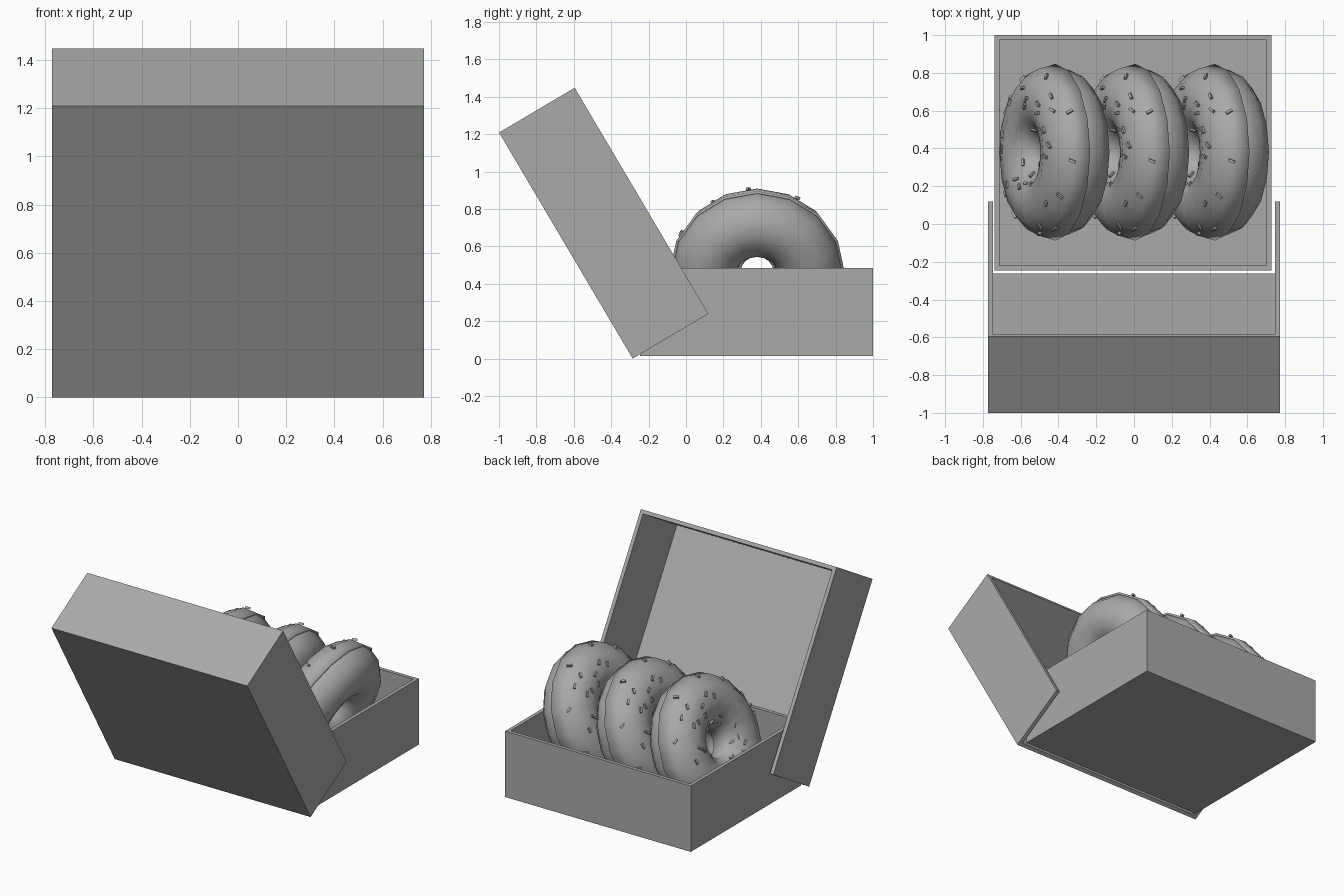
import bpy, bmesh, math, random
from mathutils import Matrix, Vector

random.seed(4)
old = bpy.data.objects.get("Cube")
if old:
    bpy.data.objects.remove(old, do_unlink=True)

grey = bpy.data.materials.new("plain grey")
grey.use_nodes = True
grey.diffuse_color = (0.4, 0.4, 0.4, 1)
grey.node_tree.nodes["Principled BSDF"].inputs["Base Color"].default_value = (0.4, 0.4, 0.4, 1)


def add_object(name, bm, smooth=False):
    mesh = bpy.data.meshes.new(name)
    bm.normal_update()
    bm.to_mesh(mesh)
    bm.free()
    mesh.materials.append(grey)
    obj = bpy.data.objects.new(name, mesh)
    bpy.context.collection.objects.link(obj)
    if smooth:
        select(obj)
        bpy.ops.object.shade_smooth_by_angle(angle=math.radians(50))
    return obj


def select(obj):
    bpy.ops.object.select_all(action='DESELECT')
    obj.select_set(True)
    bpy.context.view_layer.objects.active = obj


def block(name, low, high):
    low, high = Vector(low), Vector(high)
    bm = bmesh.new()
    bmesh.ops.create_cube(bm, size=1, matrix=Matrix.Translation((low + high) / 2)
                          @ Matrix.Diagonal((*(high - low), 1)))
    return add_object(name, bm)


def hollow(obj, low, high):
    """Cut a block-shaped space out of obj."""
    cutter = block("cutter", low, high)
    cutter.hide_render = True
    mod = obj.modifiers.new("hollow", 'BOOLEAN')
    mod.operation, mod.solver, mod.object = 'DIFFERENCE', 'EXACT', cutter
    select(obj)
    bpy.ops.object.modifier_apply(modifier=mod.name)
    bpy.data.objects.remove(cutter, do_unlink=True)


# Box tray
WALL = 0.026
tray = block("box_tray", (-0.738, -0.245, 0.015), (0.728, 1.0, 0.485))
hollow(tray, (-0.738 + WALL, -0.245 + WALL, 0.015 + WALL), (0.728 - WALL, 1.0 - WALL, 0.8))

# Tipped lid: open toward the tray and along its hinge edge
WIDE, DEEP, LONG = 0.773, 0.47, 1.404
lid = block("box_lid", (-WIDE, 0, 0), (WIDE, DEEP, LONG))
hollow(lid, (-WIDE + WALL, WALL, -0.2), (WIDE - WALL, 1, LONG - WALL))
lid.location = (0, -0.285, 0)
lid.rotation_euler.x = math.radians(30.6)

# Doughnut dimensions
RING, DOUGH, ICING = 0.2775, 0.178, 0.19


def torus(tube, angles, closed):
    """Ring of 16 steps swept from a tube section."""
    bm = bmesh.new()
    rings = []
    for i in range(16):
        a = math.tau * i / 16
        rings.append([bm.verts.new(((RING + tube * math.cos(p)) * math.cos(a),
                                    (RING + tube * math.cos(p)) * math.sin(a),
                                    tube * math.sin(p))) for p in angles])
    n = len(angles)
    for i in range(16):
        here, there = rings[i], rings[(i + 1) % 16]
        for j in range(n if closed else n - 1):
            k = (j + 1) % n
            bm.faces.new((here[j], there[j], there[k], here[k]))
    return bm


def sprinkles():
    """Small rods scattered over the iced half."""
    bm = bmesh.new()
    for i in range(44):
        a = i * 2.39996 + random.uniform(-0.2, 0.2)
        p = math.radians(random.uniform(15, 150))
        normal = Vector((math.cos(p) * math.cos(a), math.cos(p) * math.sin(a), math.sin(p)))
        centre = Vector((RING * math.cos(a), RING * math.sin(a), 0)) + normal * ICING
        turn = normal.to_track_quat('Z', 'Y').to_matrix().to_4x4()
        spin = Matrix.Rotation(random.uniform(0, math.pi), 4, 'Z')
        bmesh.ops.create_cube(bm, size=1, matrix=Matrix.Translation(centre) @ turn @ spin
                              @ Matrix.Diagonal((0.036, 0.014, 0.014, 1)))
    return bm


# First doughnut: dough, icing shell and sprinkles
full = [math.tau * j / 12 for j in range(12)]
half = [math.pi * j / 6 for j in range(7)]
dough = add_object("dough_1", torus(DOUGH, full, True), smooth=True)
icing = add_object("icing_1", torus(ICING, half, False), smooth=True)
shell = icing.modifiers.new("shell", 'SOLIDIFY')
shell.thickness, shell.offset = 0.016, -1
select(icing)
bpy.ops.object.modifier_move_to_index(modifier="shell", index=0)
topping = add_object("sprinkles_1", sprinkles())

# Row of three, leaning back with the iced side toward -x
for n in range(3):
    for part in (dough, icing, topping):
        obj = part
        if n:
            obj = part.copy()
            obj.name = part.name[:-1] + str(n + 1)
            bpy.context.collection.objects.link(obj)
        obj.location = (-0.415 + 0.422 * n, 0.38, 0.465)
        obj.rotation_euler.y = math.radians(-67)
